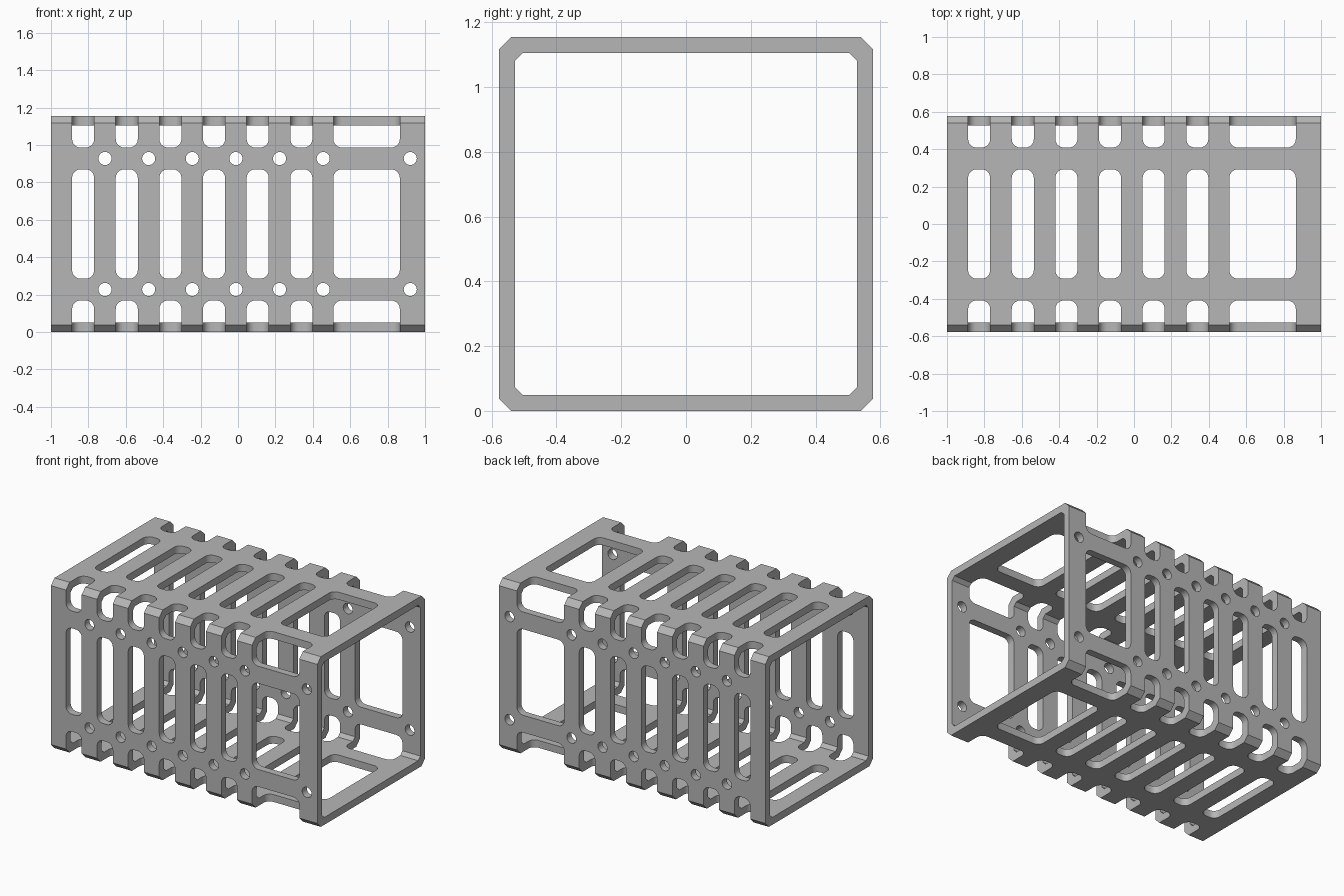
import bpy, bmesh, math

cube = bpy.data.objects.get("Cube")
if cube:
    bpy.data.objects.remove(cube, do_unlink=True)

HALF = 0.5775          # half height and half depth of the square tube
WALL = 0.05
PITCH = 0.2333
SLOTS = [(-0.887 + i * PITCH, -0.769 + i * PITCH) for i in range(6)] + [(0.51, 0.865)]
HOLES = [-0.711 + i * PITCH for i in range(6)] + [0.921]

grey = bpy.data.materials.new("plain grey")
grey.use_nodes = True
colour = (0.47, 0.47, 0.47, 1)
grey.diffuse_color = colour
grey.node_tree.nodes["Principled BSDF"].inputs["Base Color"].default_value = colour


def make_object(name, bm):
    bmesh.ops.recalc_face_normals(bm, faces=bm.faces)
    mesh = bpy.data.meshes.new(name)
    bm.to_mesh(mesh)
    bm.free()
    mesh.materials.append(grey)
    obj = bpy.data.objects.new(name, mesh)
    bpy.context.collection.objects.link(obj)
    return obj


def chamfered_square(h, c):
    k = h - c
    return [(h, -k), (h, k), (k, h), (-k, h), (-h, k), (-h, -k), (-k, -h), (k, -h)]


def rounded_rect(x0, x1, v0, v1, r=0.045, steps=6):
    points = []
    corners = [(x1 - r, v1 - r), (x0 + r, v1 - r), (x0 + r, v0 + r), (x1 - r, v0 + r)]
    for q, (cx, cv) in enumerate(corners):
        for i in range(steps + 1):
            a = (q + i / steps) * math.pi / 2
            points.append((cx + r * math.cos(a), cv + r * math.sin(a)))
    return points


def circle(cx, cv, r, n=24):
    return [(cx + r * math.cos(i * math.tau / n), cv + r * math.sin(i * math.tau / n))
            for i in range(n)]


def add_prism(bm, profile, place, d0, d1):
    """Solid between depths d0 and d1; place maps (u, v, depth) to a position."""
    a = [bm.verts.new(place(u, v, d0)) for u, v in profile]
    b = [bm.verts.new(place(u, v, d1)) for u, v in profile]
    bm.faces.new(a)
    bm.faces.new(b[::-1])
    for i in range(len(a)):
        j = (i + 1) % len(a)
        bm.faces.new((a[i], b[i], b[j], a[j]))


def wall_cutter(name, place, holes):
    """Slots, corner notches and screw holes for a pair of opposite walls."""
    bm = bmesh.new()
    for side in (-1, 1):
        d0, d1 = side * 0.5, side * 0.7
        for x0, x1 in SLOTS:
            add_prism(bm, rounded_rect(x0, x1, -0.292, 0.292), place, d0, d1)
            for v0, v1 in ((0.409, 0.75), (-0.75, -0.409)):
                add_prism(bm, rounded_rect(x0, x1, v0, v1), place, d0, d1)
        if holes:
            for x in HOLES:
                for v in (-0.35, 0.35):
                    add_prism(bm, circle(x, v, 0.035), place, d0, d1)
    cutter = make_object(name, bm)
    cutter.hide_render = True
    return cutter


# Square tube with chamfered edges
bm = bmesh.new()
rings = []
for profile in (chamfered_square(HALF, 0.038), chamfered_square(HALF - WALL, 0.023)):
    for x in (-1, 1):
        rings.append([bm.verts.new((x, y, z)) for y, z in profile])
outer0, outer1, inner0, inner1 = rings
for r, s in ((outer0, outer1), (outer1, inner1), (inner1, inner0), (inner0, outer0)):
    for i in range(8):
        j = (i + 1) % 8
        bm.faces.new((r[i], r[j], s[j], s[i]))
frame = make_object("slotted_frame", bm)

# Cut the front and back walls, then the top and bottom walls
cutters = [
    wall_cutter("side_wall_cutter", lambda u, v, d: (u, d, v), True),
    wall_cutter("top_wall_cutter", lambda u, v, d: (u, v, d), False),
]
for cutter in cutters:
    mod = frame.modifiers.new(cutter.name, 'BOOLEAN')
    mod.operation = 'DIFFERENCE'
    mod.solver = 'EXACT'
    mod.object = cutter

bpy.context.view_layer.update()
for obj in bpy.context.selected_objects:
    obj.select_set(False)
bpy.context.view_layer.objects.active = frame
frame.select_set(True)
for mod in list(frame.modifiers):
    bpy.ops.object.modifier_apply(modifier=mod.name)
for cutter in cutters:
    bpy.data.objects.remove(cutter, do_unlink=True)

# Rest on the ground and smooth only the rounded cut-outs
for v in frame.data.vertices:
    v.co.z += HALF
bpy.ops.object.shade_smooth_by_angle(angle=math.radians(30))
